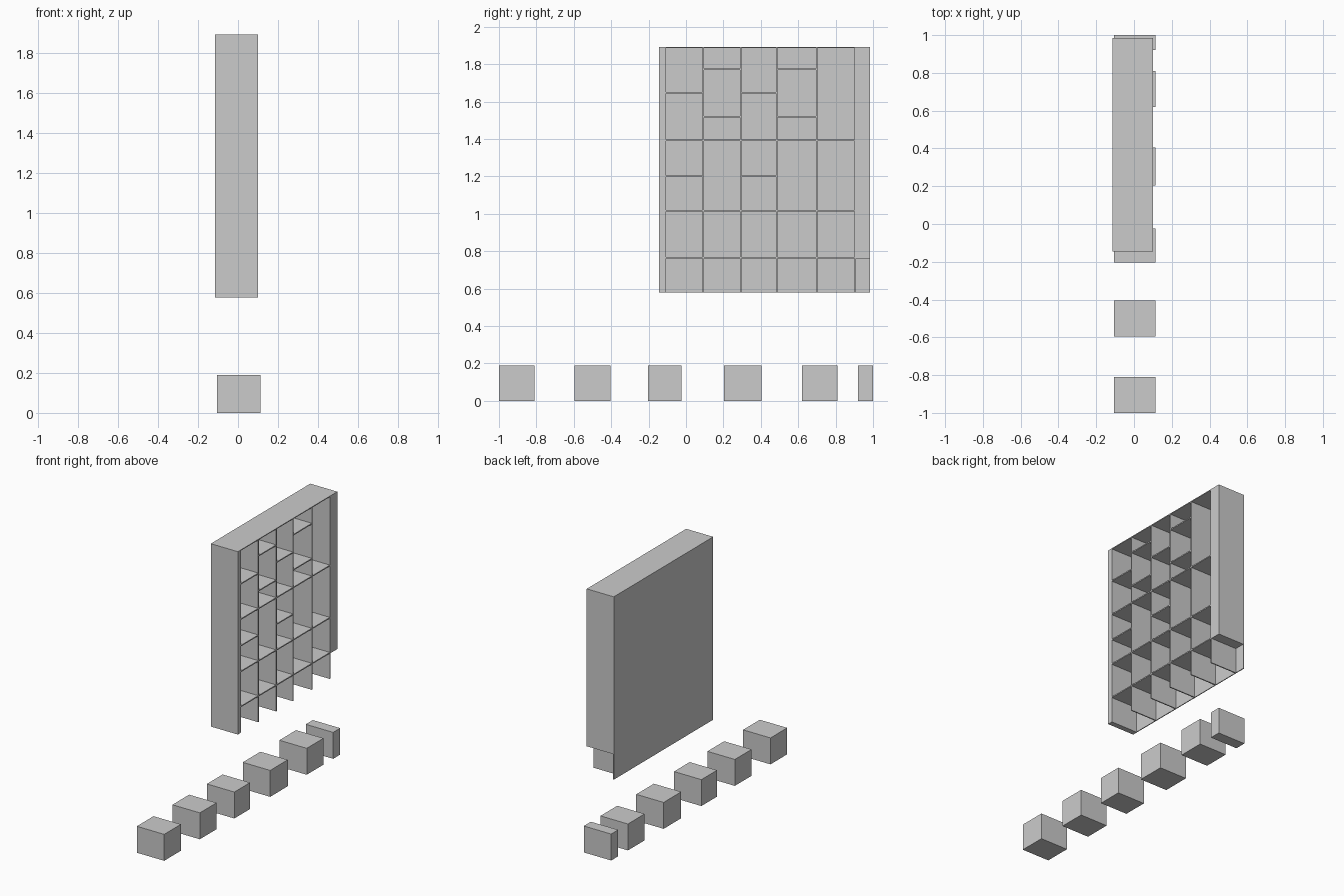
import bpy
import bmesh

if "Cube" in bpy.data.objects:
    bpy.data.objects.remove(bpy.data.objects["Cube"])

X0, X1 = -0.115, 0.10        # cabinet back and open face
Z0, Z1 = 0.578, 1.893        # cabinet bottom and top
Y0, Y1 = -0.145, 0.985       # cabinet ends
BACK = -0.109                # inner face of back panel
T = 0.008                    # board thickness
LOW = 0.765                  # shelf over the open-bottomed lowest row


def box(name, x, y, z):
    bm = bmesh.new()
    bmesh.ops.create_cube(bm, size=1)
    for v in bm.verts:
        for i, (a, b) in enumerate((x, y, z)):
            v.co[i] = a if v.co[i] < 0 else b
    me = bpy.data.meshes.new(name)
    bm.to_mesh(me)
    bm.free()
    ob = bpy.data.objects.new(name, me)
    bpy.context.collection.objects.link(ob)
    return ob


# Outer shell: back, top and the two thick ends (one stops above the lowest row)
box("back_panel", (X0, BACK), (Y0, Y1), (Z0, Z1))
box("top_panel", (BACK, X1), (Y0, Y1), (Z1 - 0.006, Z1))
box("front_end_panel", (BACK, X1), (Y0, -0.106), (Z0, Z1 - 0.006))
box("rear_end_panel", (BACK, X1), (0.901, Y1), (LOW - T / 2, Z1 - 0.006))

# Upright dividers
dividers = [0.091, 0.294, 0.486, 0.700]
for y in dividers:
    box("divider", (BACK, X1), (y - T / 2, y + T / 2), (Z0, Z1 - 0.006))
box("lower_divider", (BACK, X1), (0.901, 0.909), (Z0, LOW - T / 2))

# Shelves: three shared levels plus extra ones in each column
edges = [-0.110] + dividers + [0.905]
shared = [LOW, 1.017, 1.393]
extra = [[1.202, 1.647], [1.520, 1.772], [1.202, 1.647], [1.520, 1.772], []]
for a, b, levels in zip(edges, edges[1:], extra):
    for z in shared + levels:
        box("shelf", (BACK, X1), (a + T / 2, b - T / 2), (z - T / 2, z + T / 2))

# Row of loose drawer blocks below
for a, b in [(-1.0, -0.81), (-0.595, -0.405), (-0.203, -0.025),
             (0.204, 0.404), (0.62, 0.81), (0.92, 1.0)]:
    box("drawer_block", (-0.105, 0.113), (a, b), (0, 0.19))
